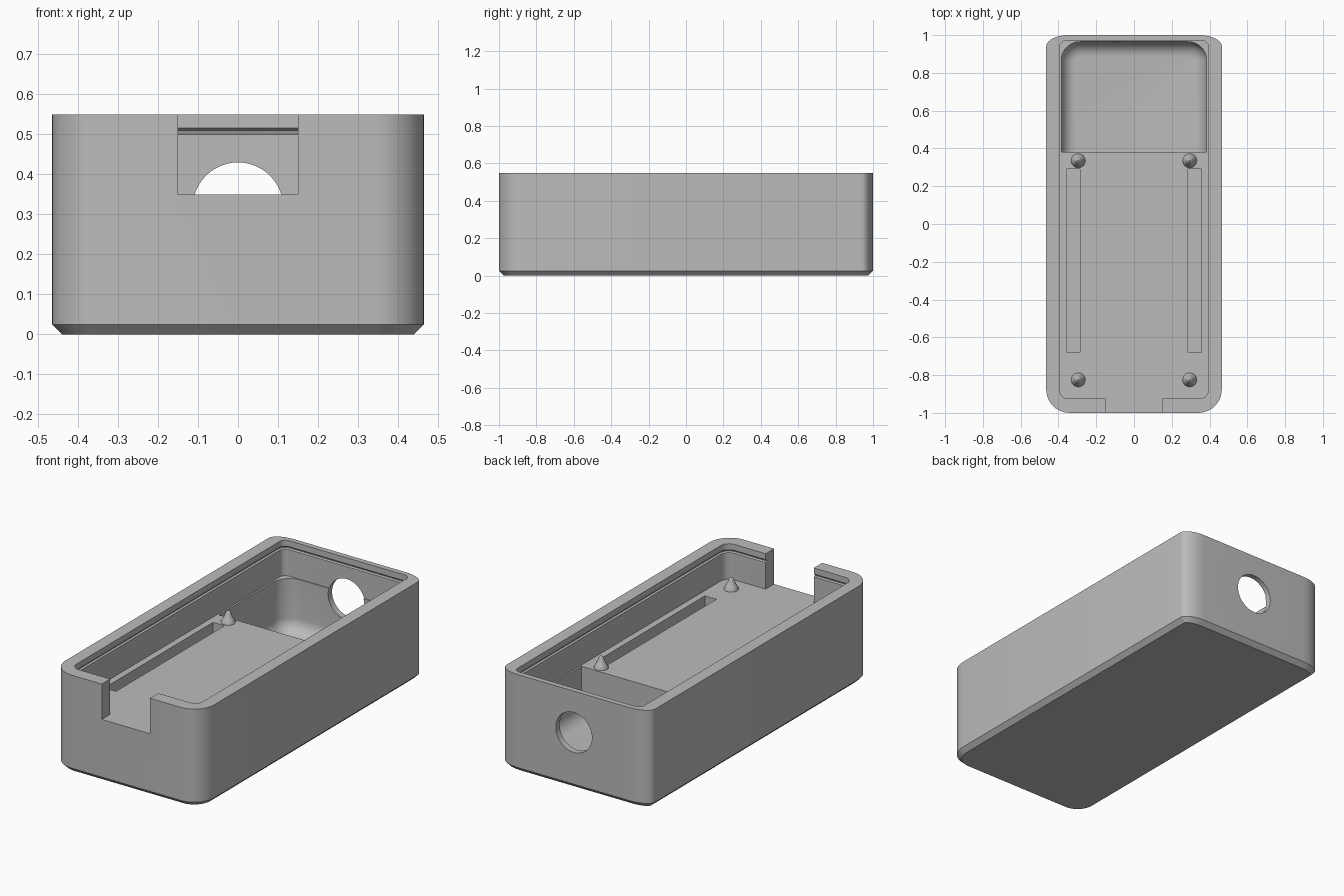
import bpy, bmesh
from math import sin, cos, pi

cube = bpy.data.objects.get("Cube")
if cube:
    bpy.data.objects.remove(cube, do_unlink=True)

grey = bpy.data.materials.new("plain grey")
grey.use_nodes = True
colour = (0.5, 0.5, 0.5, 1)
grey.diffuse_color = colour
grey.node_tree.nodes["Principled BSDF"].inputs["Base Color"].default_value = colour


def make_object(name, bm):
    bmesh.ops.remove_doubles(bm, verts=bm.verts, dist=0.0001)
    bmesh.ops.recalc_face_normals(bm, faces=bm.faces)
    mesh = bpy.data.meshes.new(name)
    bm.to_mesh(mesh)
    bm.free()
    mesh.materials.append(grey)
    obj = bpy.data.objects.new(name, mesh)
    bpy.context.collection.objects.link(obj)
    return obj


def outline(w, y0, y1, front, back, steps=10):
    """Rounded rectangle with elliptical (rx, ry) front and back corners."""
    pts = []
    corners = [(1, y1, back, 0), (-1, y1, back, 1), (-1, y0, front, 2), (1, y0, front, 3)]
    for sx, y, (rx, ry), quarter in corners:
        sy = 1 if quarter < 2 else -1
        for i in range(steps + 1):
            a = (quarter + i / steps) * pi / 2
            pts.append((sx * (w - rx) + rx * cos(a), y - sy * ry + ry * sin(a)))
    return pts


def loft(name, rings):
    """Closed solid through a list of (outline, z)."""
    bm = bmesh.new()
    loops = [[bm.verts.new((x, y, z)) for x, y in pts] for pts, z in rings]
    n = len(loops[0])
    for a, b in zip(loops, loops[1:]):
        for i in range(n):
            j = (i + 1) % n
            bm.faces.new((a[i], a[j], b[j], b[i]))
    bm.faces.new(loops[0][::-1])
    bm.faces.new(loops[-1])
    return make_object(name, bm)


def box(name, x0, x1, y0, y1, z0, z1):
    square = [(x0, y0), (x1, y0), (x1, y1), (x0, y1)]
    return loft(name, [(square, z0), (square, z1)])


def cut(target, cutter):
    cutter.hide_render = True
    mod = target.modifiers.new("cut", 'BOOLEAN')
    mod.operation = 'DIFFERENCE'
    mod.solver = 'EXACT'
    mod.object = cutter
    bpy.context.view_layer.objects.active = target
    bpy.ops.object.modifier_apply(modifier=mod.name)
    bpy.data.objects.remove(cutter, do_unlink=True)


def smooth(obj):
    bpy.ops.object.select_all(action='DESELECT')
    obj.select_set(True)
    bpy.context.view_layer.objects.active = obj
    bpy.ops.object.shade_smooth_by_angle(angle=pi / 6)


FLOOR = 0.35

# Outer shell with a chamfered base
shell = []
for inset, z in [(0.025, 0), (0, 0.025), (0, 0.55)]:
    shell.append((outline(0.465 - inset, -1 + inset, 1 - inset,
                          (0.125 - inset, 0.125 - inset), (0.12 - inset, 0.06 - inset)), z))
case = loft("case_body", shell)

# Shallow tray with a snap groove under the rim
tray = []
for grow, z in [(0, FLOOR), (0, 0.5), (0.01, 0.504), (0.01, 0.508), (0, 0.516), (0, 0.6)]:
    tray.append((outline(0.395 + grow, -0.925 - grow, 0.97 + grow,
                         (0.05 + grow, 0.05 + grow), (0.035 + grow, 0.035 + grow)), z))
cut(case, loft("tray_cutter", tray))

# Deep rear pocket with a filleted floor
pocket, r = [], 0.08
for i in range(9):
    a = i / 8 * pi / 2
    inset = r * (1 - sin(a))
    c = 0.1 - inset
    pocket.append((outline(0.385 - inset, 0.38, 0.965 - inset, (0, 0), (c, c)),
                   0.05 + r * (1 - cos(a))))
pocket.append((pocket[-1][0], 0.4))
cut(case, loft("pocket_cutter", pocket))

# Front notch and the two long slots
cut(case, box("notch_cutter", -0.15, 0.15, -1.1, -0.9, FLOOR, 0.6))
for x in (-0.3225, 0.3225):
    cut(case, box("slot_cutter", x - 0.036, x + 0.036, -0.68, 0.29, FLOOR - 0.06, 0.4))

# Round hole through the back wall
bpy.ops.mesh.primitive_cylinder_add(vertices=48, radius=0.113, depth=0.3,
                                    location=(0, 0.95, 0.317), rotation=(pi / 2, 0, 0))
cut(case, bpy.context.object)
smooth(case)

# Pointed locating pegs
profile = [(0.038, -0.005), (0.037, 0.006), (0.03, 0.02), (0.018, 0.042), (0.012, 0.06), (0.004, 0.067)]
for side, x in (("right", -0.295), ("left", 0.295)):
    for end, y in (("front", -0.825), ("back", 0.335)):
        rings = [([(x + rad * cos(k * pi / 12), y + rad * sin(k * pi / 12)) for k in range(24)],
                  FLOOR + h) for rad, h in profile]
        smooth(loft(f"{end}_{side}_peg", rings))
